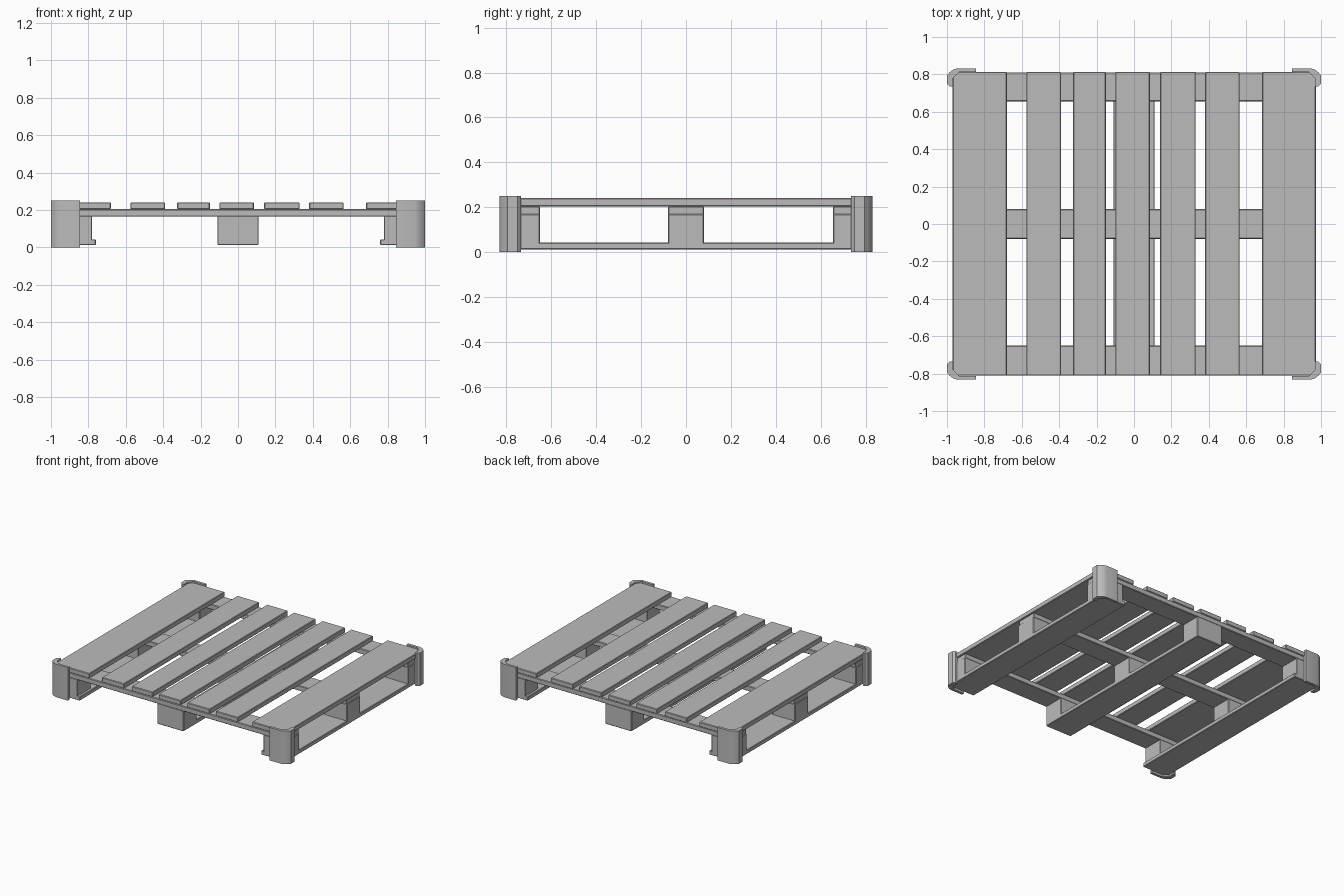
import bpy, bmesh

# Remove the default cube
cube = bpy.data.objects.get("Cube")
if cube:
    bpy.data.objects.remove(cube, do_unlink=True)

# Single worn grey material
grey = bpy.data.materials.new("pallet_grey")
grey.use_nodes = True
colour = (0.5, 0.5, 0.5, 1)
grey.diffuse_color = colour
grey.node_tree.nodes["Principled BSDF"].inputs["Base Color"].default_value = colour


def finish(bm, name):
    bmesh.ops.recalc_face_normals(bm, faces=bm.faces)
    mesh = bpy.data.meshes.new(name)
    bm.to_mesh(mesh)
    bm.free()
    mesh.materials.append(grey)
    obj = bpy.data.objects.new(name, mesh)
    bpy.context.collection.objects.link(obj)
    return obj


def box(name, xs, ys, zs, bevel=0.004):
    bm = bmesh.new()
    bmesh.ops.create_cube(bm, size=1)
    for v in bm.verts:
        for axis, (low, high) in enumerate((xs, ys, zs)):
            v.co[axis] = high if v.co[axis] > 0 else low
    obj = finish(bm, name)
    mod = obj.modifiers.new("worn_edges", "BEVEL")
    mod.width = bevel
    mod.segments = 1
    return obj


def corner_bracket(name, sx, sy):
    # L-shaped guard with a rounded outer corner
    outline = [(0.845, 0.832), (0.945, 0.832), (0.965, 0.826), (0.985, 0.812),
               (1, 0.795), (1, 0.75), (0.985, 0.735), (0.968, 0.735),
               (0.968, 0.78), (0.935, 0.812), (0.845, 0.812)]
    bm = bmesh.new()
    face = bm.faces.new([bm.verts.new((x * sx, y * sy, 0)) for x, y in outline])
    top = bmesh.ops.extrude_face_region(bm, geom=[face])["geom"]
    verts = [v for v in top if isinstance(v, bmesh.types.BMVert)]
    bmesh.ops.translate(bm, verts=verts, vec=(0, 0, 0.25))
    return finish(bm, name)


# Deck boards running front to back
deck = [(-0.97, -0.68), (-0.575, -0.39), (-0.325, -0.15), (-0.10, 0.085),
        (0.14, 0.33), (0.38, 0.565), (0.685, 0.973)]
for i, xs in enumerate(deck):
    box(f"deck_board_{i + 1}", xs, (-0.81, 0.813), (0.203, 0.24))

# Cross rails and the base boards beneath them
rows = {"front": (-0.81, -0.65), "middle": (-0.08, 0.08), "back": (0.655, 0.81)}
columns = {"right": (-0.97, -0.78), "centre": (-0.11, 0.11), "left": (0.78, 0.97)}
for row, ys in rows.items():
    box(f"{row}_rail", (-0.965, 0.965), ys, (0.165, 0.204))
for column, xs in columns.items():
    wide = {"right": (-0.97, -0.76), "left": (0.76, 0.97)}.get(column, xs)
    box(f"{column}_base_board", wide, (-0.81, 0.81), (0.012, 0.043))
    # Spacer blocks
    for row, ys in rows.items():
        box(f"{row}_{column}_block", xs, ys, (0.035, 0.17))

# Corner guards
for side, sx in (("left", 1), ("right", -1)):
    for end, sy in (("back", 1), ("front", -1)):
        guard = corner_bracket(f"{end}_{side}_corner_guard", sx, sy)
        bpy.ops.object.select_all(action="DESELECT")
        guard.select_set(True)
        bpy.context.view_layer.objects.active = guard
        bpy.ops.object.shade_smooth_by_angle(angle=0.6)
